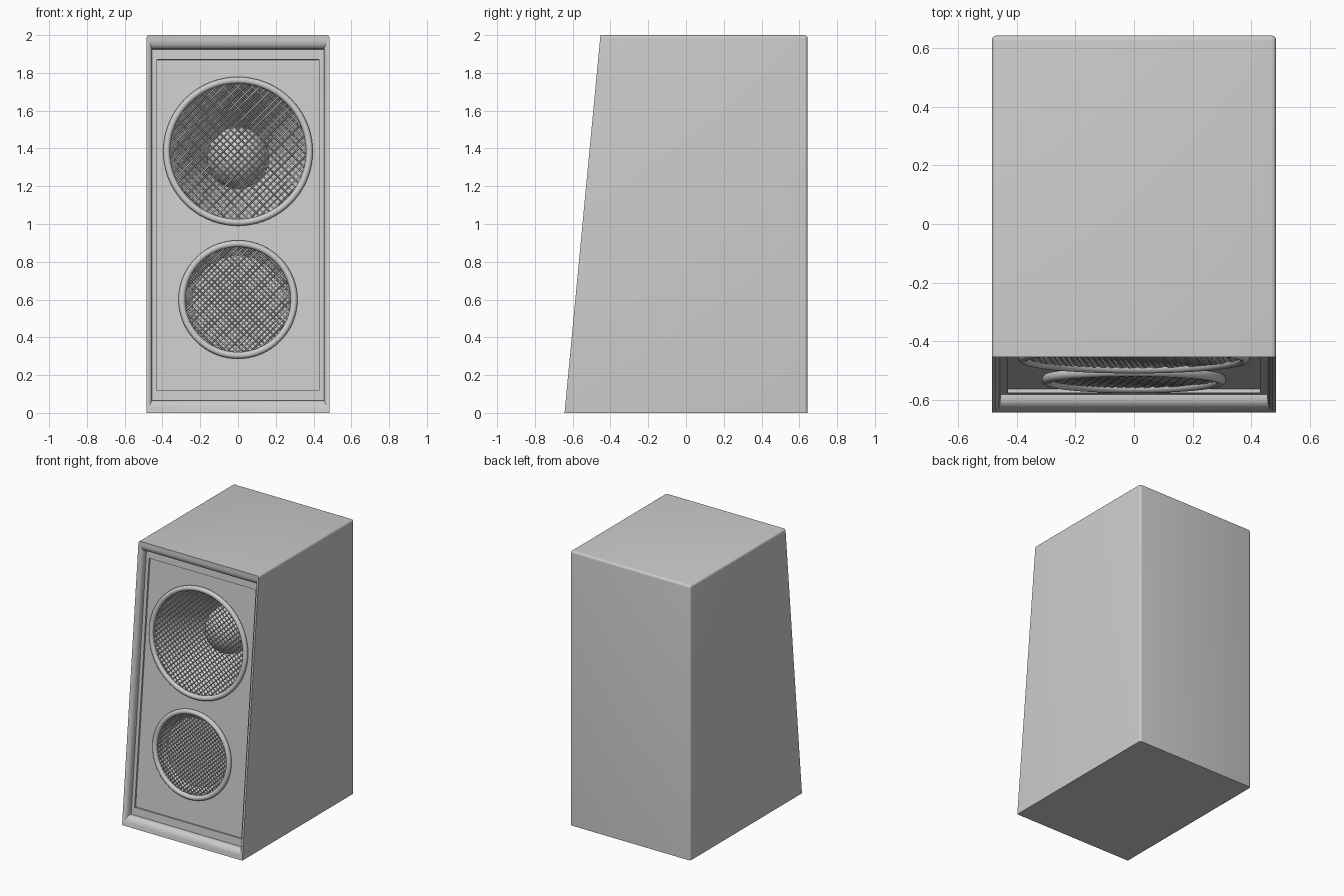
import bpy, bmesh, math
from mathutils import Matrix, Vector

if "Cube" in bpy.data.objects:
    bpy.data.objects.remove(bpy.data.objects["Cube"])

W, H, YF, YB = 0.485, 2.0, -0.643, 0.643
TILT = math.atan2(0.19, H)
L = H / math.cos(TILT)
# Baffle frame: x across, y into the cabinet, z up the sloping front
BAFFLE = Matrix.Translation((0, YF, 0)) @ Matrix.Rotation(-TILT, 4, 'X')


def activate(ob):
    bpy.ops.object.select_all(action='DESELECT')
    ob.select_set(True)
    bpy.context.view_layer.objects.active = ob


def smooth(ob, deg=35):
    activate(ob)
    bpy.ops.object.shade_smooth_by_angle(angle=math.radians(deg))


def finish(name, matrix=None):
    ob = bpy.context.object
    ob.name = name
    if matrix is not None:
        ob.matrix_world = matrix
    return ob


def driver_frame(v, d=0.055):
    # local z points out of the baffle
    return BAFFLE @ Matrix.Translation((0, d, v)) @ Matrix.Rotation(math.pi / 2, 4, 'X')


# Cabinet with rounded lip and stepped, recessed baffle
bm = bmesh.new()


def rect(ix, iv, d):
    x = W - ix
    return [bm.verts.new(BAFFLE @ Vector(p)) for p in
            ((-x, d, iv), (x, d, iv), (x, d, L - iv), (-x, d, L - iv))]


def bridge(a, b):
    for i in range(4):
        j = (i + 1) % 4
        bm.faces.new((a[i], a[j], b[j], b[i]))


back = [bm.verts.new(p) for p in ((-W, YB, 0), (W, YB, 0), (W, YB, H), (-W, YB, H))]
lip = [(0, 0, 0), (0.012, 0.028, 0.003), (0.022, 0.05, 0.011), (0.028, 0.064, 0.022),
       (0.031, 0.07, 0.036), (0.031, 0.07, 0.055), (0.055, 0.125, 0.055), (0.055, 0.125, 0.068)]
loops = [back] + [rect(*p) for p in lip]
for a, b in zip(loops, loops[1:]):
    bridge(a, b)
bm.faces.new(loops[-1])
bm.faces.new(back[::-1])
bmesh.ops.recalc_face_normals(bm, faces=bm.faces[:])
outer = set(loops[0] + loops[1])
top = set(back[2:] + loops[1][2:])
edges = [e for e in bm.edges if set(e.verts) <= outer and
         (set(e.verts) <= set(back) or set(e.verts) <= top)
         and not set(e.verts) <= set(back[:2]) and not set(e.verts) <= set(loops[1])]
bmesh.ops.bevel(bm, geom=edges, offset=0.016, segments=4, profile=0.5, affect='EDGES')
me = bpy.data.meshes.new("cabinet")
bm.to_mesh(me)
bm.free()
cabinet = bpy.data.objects.new("cabinet", me)
bpy.context.collection.objects.link(cabinet)


def driver(prefix, v, major, minor, pitch, depth, inner):
    M = driver_frame(v)
    # Conical cavity cut into the cabinet
    bpy.ops.mesh.primitive_cone_add(vertices=64, radius1=inner, radius2=major, depth=depth)
    cutter = finish(prefix + "_cutter", M @ Matrix.Translation((0, 0, -depth / 2)))
    cutter.hide_render = True
    mod = cabinet.modifiers.new("hole", 'BOOLEAN')
    mod.operation, mod.solver, mod.object = 'DIFFERENCE', 'EXACT', cutter
    activate(cabinet)
    bpy.ops.object.modifier_apply(modifier=mod.name)
    bpy.data.objects.remove(cutter)
    # Rim
    bpy.ops.mesh.primitive_torus_add(major_radius=major, minor_radius=minor,
                                     major_segments=72, minor_segments=16)
    smooth(finish(prefix + "_rim", M), 60)
    # Diagonal wire grille
    cu = bpy.data.curves.new(prefix + "_grille", 'CURVE')
    cu.dimensions = '3D'
    cu.bevel_depth, cu.bevel_resolution = 0.0042, 0
    n = int(major / pitch)
    for s in (1, -1):
        rot = Matrix.Rotation(s * math.pi / 4, 3, 'Z')
        for i in range(-n, n + 1):
            o = i * pitch
            h = math.sqrt(max(major ** 2 - o ** 2, 0))
            sp = cu.splines.new('POLY')
            sp.points.add(1)
            for pt, x in zip(sp.points, (-h, h)):
                pt.co = (*(rot @ Vector((x, o, s * 0.002 - 0.004))), 1)
    ob = bpy.data.objects.new(prefix + "_grille", cu)
    ob.matrix_world = M
    bpy.context.collection.objects.link(ob)
    return M


woofer = driver("woofer", 1.396, 0.378, 0.018, 0.027, 0.40, 0.16)
driver("midrange", 0.608, 0.297, 0.018, 0.022, 0.06, 0.24)

# Dome deep in the upper cone
bpy.ops.mesh.primitive_uv_sphere_add(segments=32, ring_count=16, radius=0.165)
smooth(finish("woofer_dome", woofer @ Matrix.Translation((0, 0, -0.36))), 60)
smooth(cabinet)
